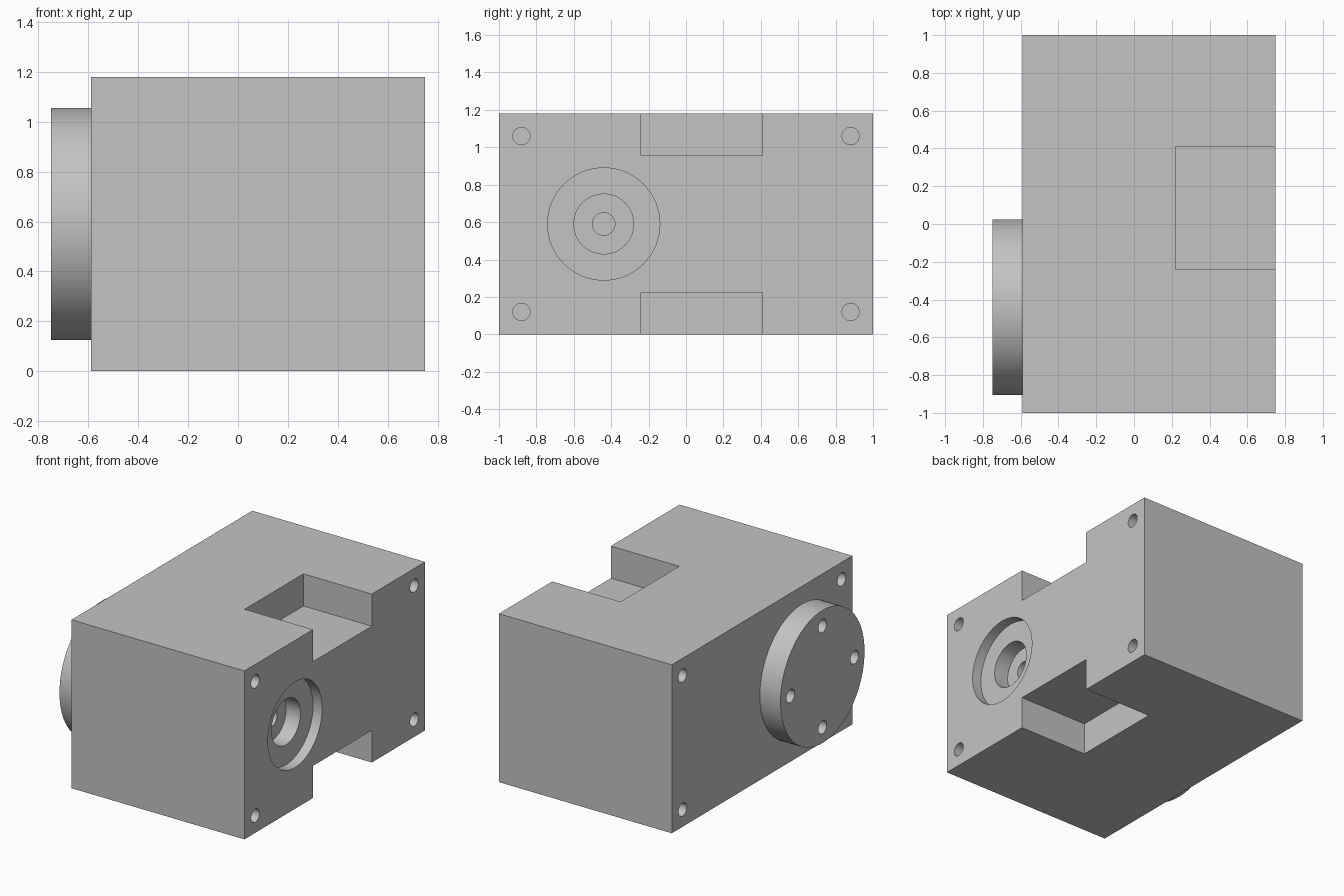
import bpy
import math

default = bpy.data.objects.get("Cube")
if default:
    bpy.data.objects.remove(default, do_unlink=True)

grey = bpy.data.materials.new("machined grey")
grey.use_nodes = True
grey.diffuse_color = (0.55, 0.55, 0.55, 1)
grey.node_tree.nodes["Principled BSDF"].inputs["Base Color"].default_value = grey.diffuse_color

X0, X1, H = -0.59, 0.75, 1.18        # block ends and height
AXIS_Y, AXIS_Z = -0.44, H / 2        # shaft axis
FLANGE_X = -0.75
BOLT_R = 0.046


def finish(ob, name):
    ob.name = name
    ob.data.materials.append(grey)
    return ob


def box(name, x, y, z):
    """Box from three (low, high) ranges."""
    bpy.ops.mesh.primitive_cube_add(size=1, location=[sum(r) / 2 for r in (x, y, z)])
    ob = bpy.context.object
    ob.scale = [r[1] - r[0] for r in (x, y, z)]
    bpy.ops.object.transform_apply(location=True, rotation=False, scale=True)
    return finish(ob, name)


def rod(name, x, y, z, r, sides=48):
    """Cylinder along x between a (low, high) range."""
    bpy.ops.mesh.primitive_cylinder_add(vertices=sides, radius=r, depth=x[1] - x[0],
                                        location=(sum(x) / 2, y, z),
                                        rotation=(0, math.pi / 2, 0))
    return finish(bpy.context.object, name)


def cut(target, cutter):
    mod = target.modifiers.new("cut", 'BOOLEAN')
    mod.operation = 'DIFFERENCE'
    mod.solver = 'EXACT'
    mod.object = cutter
    bpy.context.view_layer.objects.active = target
    bpy.ops.object.modifier_apply(modifier=mod.name)
    bpy.data.objects.remove(cutter, do_unlink=True)


def smooth(ob):
    bpy.ops.object.select_all(action='DESELECT')
    ob.select_set(True)
    bpy.context.view_layer.objects.active = ob
    bpy.ops.object.shade_smooth_by_angle(angle=math.radians(30))


# Main block
block = box("housing_block", (X0, X1), (-1, 1), (0, H))

# Clamp notches in the top and bottom edges
for z in ((H - 0.225, H + 0.1), (-0.1, 0.225)):
    cut(block, box("notch_cutter", (0.22, X1 + 0.1), (-0.24, 0.41), z))

# Stepped shaft bore
for r, depth in ((0.30, 0.07), (0.16, 0.18), (0.06, 0.6)):
    cut(block, rod("bore_cutter", (X1 - depth, X1 + 0.1), AXIS_Y, AXIS_Z, r, 64))

# Blind corner bolt holes on both ends
for y in (-0.88, 0.88):
    for z in (0.12, H - 0.12):
        for x in ((X1 - 0.25, X1 + 0.1), (X0 - 0.1, X0 + 0.25)):
            cut(block, rod("bolt_cutter", x, y, z, BOLT_R, 32))
smooth(block)

# Round end flange with four bolt holes
flange = rod("end_flange", (FLANGE_X, X0), AXIS_Y, AXIS_Z, 0.465, 96)
for i in range(4):
    a = i * math.pi / 2
    cut(flange, rod("flange_bolt_cutter", (FLANGE_X - 0.1, FLANGE_X + 0.14),
                    AXIS_Y + 0.355 * math.cos(a), AXIS_Z + 0.355 * math.sin(a), BOLT_R, 32))
smooth(flange)
